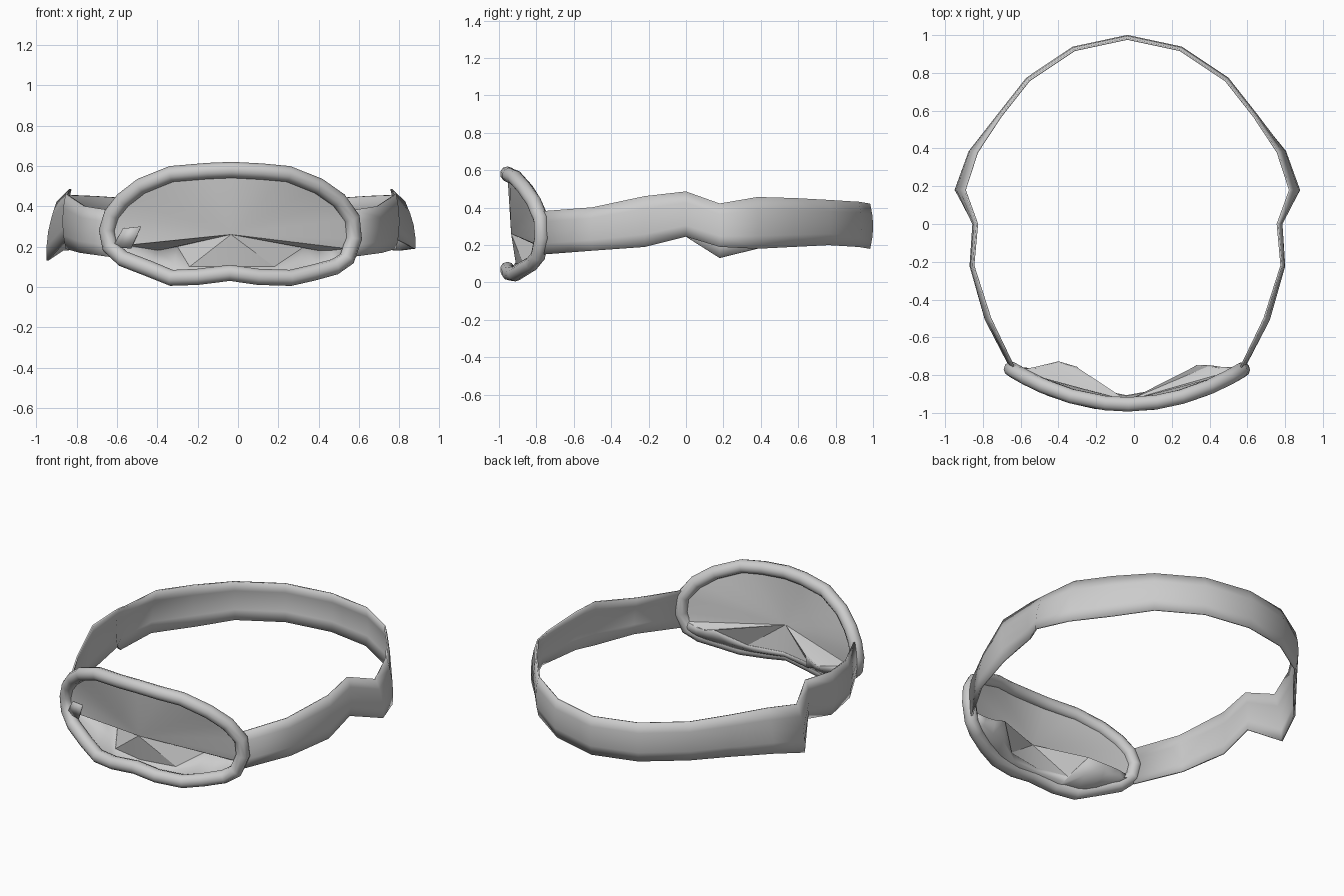
import bpy, math
from mathutils import Vector

cube = bpy.data.objects.get("Cube")
if cube:
    bpy.data.objects.remove(cube, do_unlink=True)

grey = bpy.data.materials.new("plain grey")
grey.use_nodes = True
COLOUR = (0.6, 0.6, 0.6, 1)
grey.diffuse_color = COLOUR
grey.node_tree.nodes["Principled BSDF"].inputs["Base Color"].default_value = COLOUR
MID = -0.035  # the mask sits slightly off centre


def make(name, verts, faces, angle=50, thickness=0):
    mesh = bpy.data.meshes.new(name)
    mesh.from_pydata([tuple(v) for v in verts], [], faces)
    obj = bpy.data.objects.new(name, mesh)
    bpy.context.collection.objects.link(obj)
    mesh.materials.append(grey)
    if thickness:
        mod = obj.modifiers.new("thickness", "SOLIDIFY")
        mod.thickness, mod.offset = thickness, 0
    bpy.ops.object.select_all(action="DESELECT")
    obj.select_set(True)
    bpy.context.view_layer.objects.active = obj
    bpy.ops.object.shade_smooth_by_angle(angle=math.radians(angle))
    return obj


def loft(name, rows, closed=False, **options):
    n, m = len(rows), len(rows[0])
    faces = []
    for i in range(n if closed else n - 1):
        j = (i + 1) % n
        for k in range(m if closed else m - 1):
            l = (k + 1) % m
            faces.append((i * m + k, j * m + k, j * m + l, i * m + l))
    return make(name, [v for row in rows for v in row], faces, **options)


def face_y(x):
    return -0.955 + 0.19 * ((x - MID) / 0.62) ** 2


# Frame: a round tube following the curved face
outline = [(-.65, .28), (-.625, .36), (-.57, .43), (-.48, .50), (-.33, .56),
           (-.15, .575), (-.03, .58), (.12, .572), (.25, .56), (.40, .50),
           (.50, .43), (.565, .34), (.575, .24), (.54, .14), (.48, .10),
           (.37, .07), (.26, .045), (.10, .05), (-.04, .07), (-.2, .05),
           (-.33, .045), (-.44, .09), (-.57, .14), (-.635, .2)]
ring = [Vector((x, face_y(x), z)) for x, z in outline]
rows = []
for i, p in enumerate(ring):
    tangent = (ring[(i + 1) % len(ring)] - ring[i - 1]).normalized()
    side = tangent.cross(Vector((0, 1, 0))).normalized()
    depth = side.cross(tangent)
    rows.append([p + 0.04 * (side * math.cos(a) + depth * math.sin(a))
                 for a in (k * math.tau / 10 for k in range(10))])
loft("frame", rows, closed=True)

# Lower skirt: folds back from the frame, with a step for the nose
lip = [(.54, -.77, .19), (.46, -.76, .18), (.40, -.75, .18), (.33, -.75, .20),
       (.18, -.87, .10), (-.04, -.91, .10), (-.24, -.87, .10), (-.30, -.76, .20),
       (-.40, -.73, .18), (-.52, -.76, .20), (-.62, -.78, .20)]
lower = ring[13:]
skirt = []
for rim, edge in zip(lower, lip):
    edge = Vector(edge)
    middle = rim.lerp(edge, 0.5) + Vector((0, 0.02, -0.01))
    skirt.append([rim + Vector((0, 0, -0.02)), middle, edge])
loft("lower_skirt", skirt, angle=60, thickness=0.008)

# Lens: a fan of faces around one centre point
rim = [ring[-1]] + ring[:13] + [Vector(p) for p in lip]
count = len(rim)
make("lens", [(MID, -.935, .26)] + rim,
     [(0, i + 1, (i + 1) % count + 1) for i in range(count)], angle=25)

# Small flap on one side of the lens
make("side_flap", [(-.62, -.80, .2), (-.57, -.82, .29), (-.48, -.85, .3), (-.53, -.82, .19)],
     [(0, 1, 2, 3)], thickness=0.006)

# Strap: top edge, bulging middle, bottom edge, listed as x, y, top, bottom, lean
half = [(.60, -.76, .38, .15, 0), (.735, -.5, .40, .17, .02), (.815, -.22, .46, .19, 0),
        (.80, 0, .485, .245, .01), (.885, .18, .42, .19, .05), (.815, .38, .455, .18, .04),
        (.67, .57, .45, .19, 0), (.52, .76, .44, .20, 0), (.28, .92, .43, .19, 0),
        (0, .98, .42, .18, 0)]
path = [(1, s) for s in half] + [(-1, s) for s in reversed(half[:-1])]
strap = []
for sign, (x, y, top, bottom, lean) in path:
    out = Vector((sign * x, y * 0.6, 0)).normalized()
    drop = 0.06 if sign < 0 and y == .18 else 0
    base = Vector((MID + sign * x, y, 0))
    tilt = Vector((sign * lean / 2, 0, 0))
    section = []
    for t in (0, 0.25, 0.5, 0.75, 1):
        z = top + (bottom - drop - top) * t
        bulge = 0.016 * math.sin(math.pi * t)
        section.append(base + tilt * (2 * t - 1) + out * bulge + Vector((0, 0, z)))
    strap.append(section)
loft("strap", strap, thickness=0.01)
